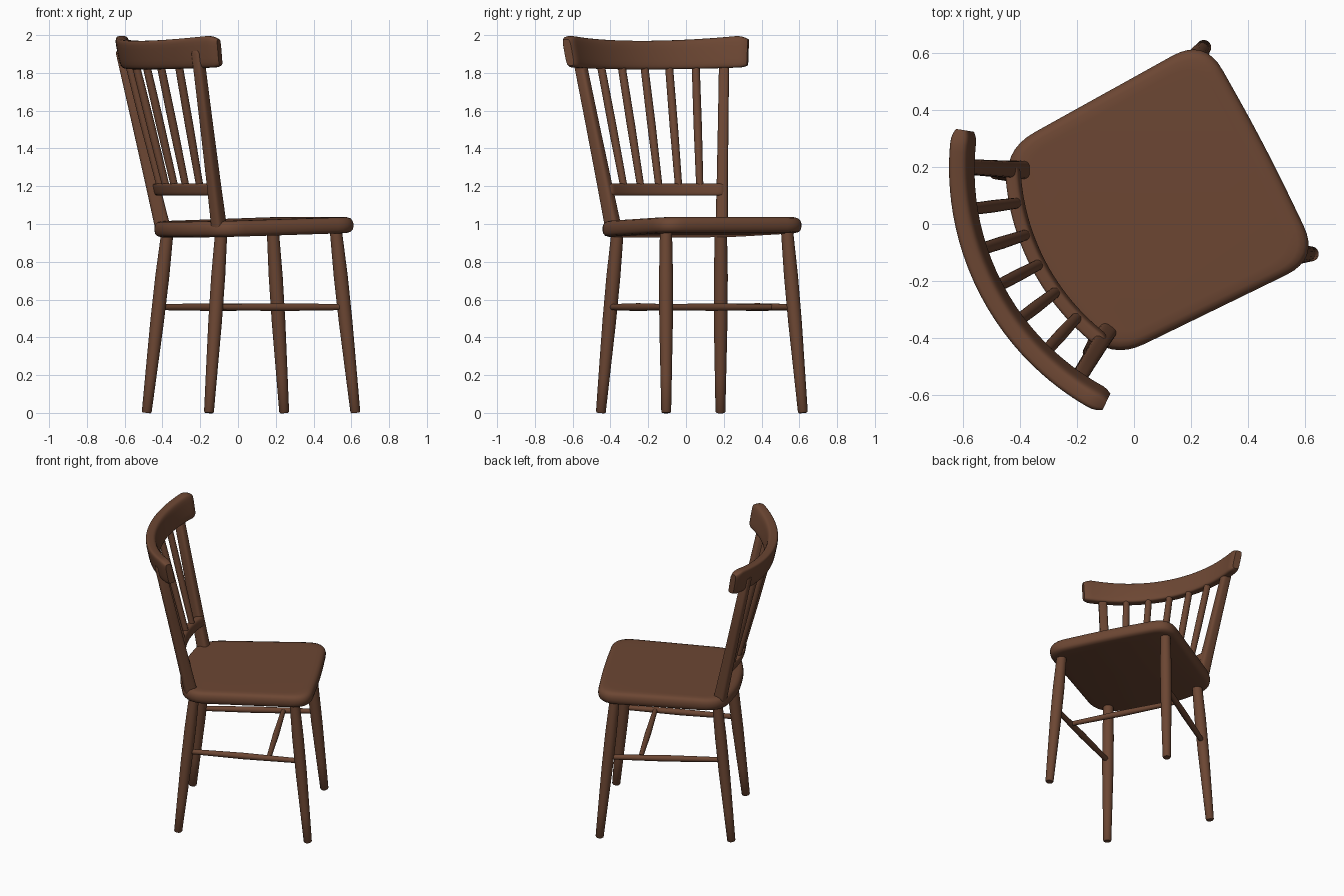
import bpy, bmesh, math
from mathutils import Vector, Matrix

if "Cube" in bpy.data.objects:
    bpy.data.objects.remove(bpy.data.objects["Cube"])

# Built facing +x and symmetric in y, then turned into place
PLACE = Matrix.Rotation(math.radians(27.5), 4, 'Z') @ Matrix.Translation((0, 0.028, 0))

wood = bpy.data.materials.new("dark brown wood")
wood.diffuse_color = (0.15, 0.062, 0.033, 1)
wood.use_nodes = True
wood.node_tree.nodes["Principled BSDF"].inputs["Base Color"].default_value = wood.diffuse_color


def loft(name, rings, angle=40):
    """Skin a list of equal-length point rings and cap both ends."""
    bm = bmesh.new()
    vs = [[bm.verts.new(PLACE @ Vector(p)) for p in r] for r in rings]
    n = len(rings[0])
    for a, b in zip(vs, vs[1:]):
        for i in range(n):
            j = (i + 1) % n
            bm.faces.new((a[i], a[j], b[j], b[i]))
    bm.faces.new(vs[0][::-1])
    bm.faces.new(vs[-1])
    bmesh.ops.recalc_face_normals(bm, faces=bm.faces)
    me = bpy.data.meshes.new(name)
    bm.to_mesh(me)
    bm.free()
    me.materials.append(wood)
    ob = bpy.data.objects.new(name, me)
    bpy.context.collection.objects.link(ob)
    bpy.ops.object.select_all(action='DESELECT')
    ob.select_set(True)
    bpy.context.view_layer.objects.active = ob
    bpy.ops.object.shade_smooth_by_angle(angle=math.radians(angle))
    return ob


def section(c, ax, ay, rx, ry, power=2.0, n=20):
    """Superellipse ring: power 2 is round, higher is boxier."""
    pts = []
    for i in range(n):
        t = 2 * math.pi * (i + 0.5) / n
        x, y = math.cos(t), math.sin(t)
        x = math.copysign(abs(x) ** (2 / power), x)
        y = math.copysign(abs(y) ** (2 / power), y)
        pts.append(Vector(c) + Vector(ax) * (rx * x) + Vector(ay) * (ry * y))
    return pts


def rod(name, a, b, radii):
    """Turned rod from a to b; radii = [(fraction, radius), ...]"""
    a, b = Vector(a), Vector(b)
    d = (b - a).normalized()
    ax = d.cross(Vector((0, 0, 1)) if abs(d.z) < 0.5 else Vector((0, 1, 0))).normalized()
    ay = d.cross(ax)
    return loft(name, [section(a.lerp(b, t), ax, ay, r, r) for t, r in radii])


def arc_rail(name, back_u, R, half, thick, span, lean, z_mid, power):
    """Curved rail; span(e) gives (bottom, top) at e = 0 centre .. 1 end."""
    top_a = math.asin(half / R)
    rings = []
    for i in range(37):
        s = math.sin((i / 18 - 1) * math.pi / 2)
        a, e = s * top_a, abs(s)
        lo, hi = span(e)
        f = 1 - 0.35 * max(0, (e - 0.93) / 0.07) ** 2
        out = Vector((-math.cos(a), math.sin(a), 0))
        zc = (lo + hi) / 2
        c = Vector((back_u + R, 0, zc)) + out * (R + (zc - z_mid) * lean)
        up = Vector((0, 0, 1)) + out * lean
        rings.append(section(c, out, up, thick / 2 * f, (hi - lo) / 2 * (1 - (1 - f) * 0.35), power, 24))
    return loft(name, rings)


def rounded(corners):
    """Round each (x, y, cut) corner with a quadratic curve."""
    out, n = [], len(corners)
    for i in range(n):
        p = Vector(corners[i][:2])
        prv, nxt = Vector(corners[i - 1][:2]), Vector(corners[(i + 1) % n][:2])
        d = corners[i][2]
        a, b = p + (prv - p).normalized() * d, p + (nxt - p).normalized() * d
        for k in range(9):
            t = k / 8
            out.append(a * (1 - t) ** 2 + p * 2 * t * (1 - t) + b * t * t)
    return out


# Seat: rounded slab rising slightly to the front
outline = rounded([(0.52, -0.436, 0.13), (0.534, 0, 0.2), (0.52, 0.436, 0.13),
                   (-0.30, 0.414, 0.14), (-0.365, 0.12, 0.09), (-0.365, -0.12, 0.09),
                   (-0.30, -0.414, 0.14)])
rings = []
for inset, z in [(0.03, 0), (0.012, 0.006), (0.003, 0.018), (0, 0.035), (0, 0.05),
                 (0.004, 0.066), (0.013, 0.078), (0.03, 0.084), (0.06, 0.085)]:
    k = 1 - inset / 0.44
    rings.append([(0.08 + (p.x - 0.08) * k, p.y * k, 0.94 + z + 0.027 * (p.x - 0.05))
                  for p in outline])
loft("seat", rings, 50)

LEG = [(0, 0.021), (0.006, 0.026), (0.2, 0.030), (0.5, 0.036), (0.75, 0.037), (1, 0.032)]
feet = {"front": ((0.503, 0.408), (0.412, 0.362)), "back": ((-0.345, 0.357), (-0.247, 0.309))}
POST_B, POST_T = Vector((-0.264, 0.322, 0.97)), Vector((-0.455, 0.437, 1.915))


def leg_at(which, side, z):
    (fu, fv), (tu, tv) = feet[which]
    t = z / 0.95
    return Vector((fu + (tu - fu) * t, side * (fv + (tv - fv) * t), z))


cross = []
for side, label in ((1, "left"), (-1, "right")):
    # Tapered splayed legs
    for which in feet:
        rod(f"{which}_{label}_leg", leg_at(which, side, 0), leg_at(which, side, 0.965), LEG)
    # Side stretcher
    a, b = leg_at("back", side, 0.56), leg_at("front", side, 0.56)
    rod(f"{label}_stretcher", a, b, [(0, 0.016), (0.5, 0.021), (1, 0.016)])
    cross.append(a.lerp(b, 0.72))
    # Leaning back post, turned to follow the curve of the back
    ang = math.radians(27.5)
    out = Vector((-math.cos(ang), side * math.sin(ang), 0))
    tan = Vector((math.sin(ang), side * math.cos(ang), 0))
    prof = []
    for t, d, w in [(0, 0.042, 0.033), (0.25, 0.038, 0.030), (0.6, 0.034, 0.028),
                    (0.985, 0.031, 0.027), (1, 0.026, 0.022)]:
        p = POST_B.lerp(POST_T, t)
        prof.append(section((p.x, side * p.y, p.z), out, tan, d, w, 3.5, 24))
    loft(f"{label}_back_post", prof)

# Cross stretcher
rod("cross_stretcher", cross[0], cross[1], [(0, 0.015), (0.5, 0.020), (1, 0.015)])

# Curved crest rail and lower back rail
arc_rail("crest_rail", -0.55, 0.893, 0.535, 0.07,
         lambda e: (1.818 + 0.012 * e * e, 1.970 + 0.032 * e * e - 0.15 * max(0, e - 0.9)),
         0.2, 1.9, 4.5)
arc_rail("lower_back_rail", -0.362, 0.80, 0.345, 0.048,
         lambda e: (1.15, 1.215), 0.2, 1.18, 4)

# Five fanned spindles
for i in range(-2, 3):
    lo, hi = i * 0.113, i * 0.142
    bottom = (-0.362 + 0.80 - math.sqrt(0.80 ** 2 - lo ** 2), lo, 1.19)
    top = (-0.535 + 0.893 - math.sqrt(0.893 ** 2 - hi ** 2), hi, 1.85)
    rod(f"back_spindle_{i + 3}", bottom, top, [(0, 0.019), (0.5, 0.022), (1, 0.021)])
